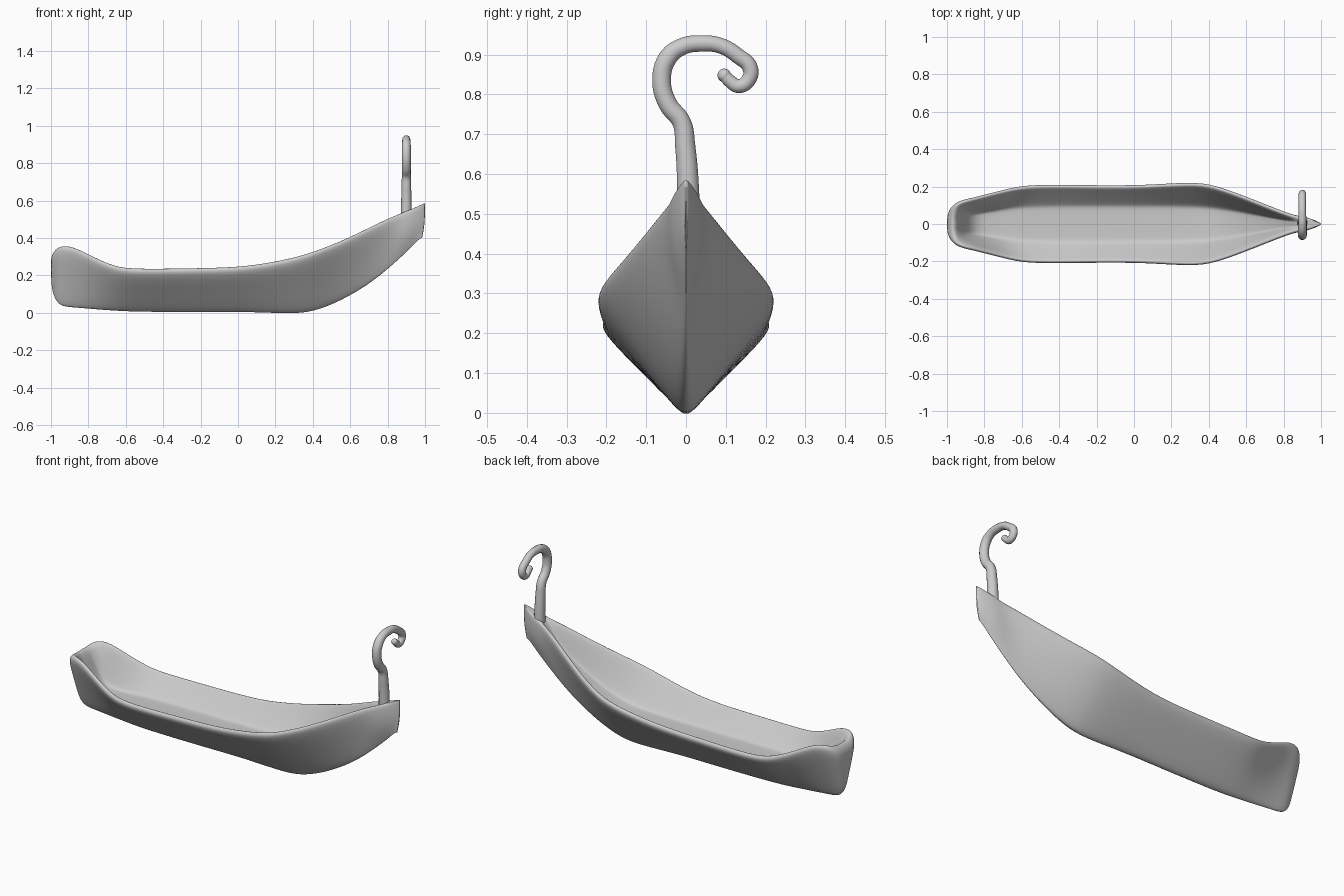
import bpy, bmesh

if "Cube" in bpy.data.objects:
    bpy.data.objects.remove(bpy.data.objects["Cube"])

# Hull stations: x, keel z, rim z, half width, floor z, floor half width
STATIONS = [
    (-1.00, .170, .290, .035, None, 0), (-.990, .095, .322, .078, None, 0),
    (-.960, .042, .354, .114, None, 0), (-.920, .030, .362, .132, .27, .050),
    (-.865, .026, .350, .144, .15, .056), (-.77, .018, .300, .168, .135, .072),
    (-.66, .010, .250, .197, .132, .09), (-.55, .004, .236, .217, .132, .102),
    (-.20, .002, .242, .211, .132, .102), (.05, .005, .248, .211, .132, .102),
    (.31, -.009, .298, .230, .138, .102), (.42, .010, .335, .215, .152, .095),
    (.55, .062, .385, .170, .21, .073), (.70, .150, .457, .110, .315, .043),
    (.80, .232, .507, .070, .41, .022), (.87, .295, .532, .045, None, 0),
    (.92, .343, .550, .039, None, 0), (.985, .395, .580, .014, None, 0),
    (.999, .400, .585, .003, None, 0)]


def section(x, k, r, hw, f, fw):
    """Closed ring: V-shaped outside, rounded rim, sloping inside walls and a floor."""
    full = .9 if x > .86 else .53
    t = min(.034, hw * .45)
    side = max(r - .035, k + .6 * (r - k))
    half = [(hw * .09, k + .02 * (side - k)), (hw * full, k + .5 * (side - k)),
            (hw, side), (hw - t * .15, r - .008), (hw - t * .55, r)]
    if f is None:      # closed deck at the two ends
        half += [(hw - t, r), (hw * .3, r), (hw * .15, r)]
        f = r
    else:
        half += [(hw - t, r - .02), (fw, f + .006), (fw * .86, f)]
    pts = [(0, k)] + half + [(0, f)] + [(-y, z) for y, z in reversed(half)]
    # the lower end of the stem leans back a little
    lean = .015 if x > .98 else 0
    return [(x - lean * max(0, 1 - (z - k) / .06), y, z) for y, z in pts]


bm = bmesh.new()
rings = [[bm.verts.new(p) for p in section(*s)] for s in STATIONS]
n = len(rings[0])
for a, b in zip(rings, rings[1:]):
    for i in range(n):
        j = (i + 1) % n
        bm.faces.new((a[i], a[j], b[j], b[i]))
bm.faces.new(rings[0])
bm.faces.new(rings[-1])
crease = bm.edges.layers.float.new("crease_edge")
for e in bm.edges:
    if all(v in rings[-1] for v in e.verts):
        e[crease] = 1.0
bmesh.ops.recalc_face_normals(bm, faces=bm.faces[:])
mesh = bpy.data.meshes.new("hull")
bm.to_mesh(mesh)
bm.free()
hull = bpy.data.objects.new("hull", mesh)
bpy.context.collection.objects.link(hull)
for p in mesh.polygons:
    p.use_smooth = True
sub = hull.modifiers.new("smooth", "SUBSURF")
sub.levels = sub.render_levels = 2

# Curled prow ornament: y, z, radius
PATH = [(.006, .48, .030), (.005, .57, .028), (-.002, .67, .026), (-.011, .73, .024),
        (-.045, .775, .024), (-.061, .83, .024), (-.047, .89, .024), (-.01, .92, .022),
        (.04, .928, .021), (.088, .922, .020), (.13, .897, .020), (.161, .867, .020),
        (.157, .836, .019), (.132, .821, .018), (.112, .832, .017), (.096, .848, .016)]
curve = bpy.data.curves.new("prow_hook", "CURVE")
curve.dimensions = "3D"
curve.bevel_depth = 1.0
curve.bevel_resolution = 5
curve.use_fill_caps = True
spline = curve.splines.new("BEZIER")
spline.resolution_u = 6
spline.bezier_points.add(len(PATH) - 1)
for bp, (y, z, rad) in zip(spline.bezier_points, PATH):
    bp.co = (.9, y, z)
    bp.radius = rad
    bp.handle_left_type = bp.handle_right_type = "AUTO"
hook = bpy.data.objects.new("prow_hook", curve)
bpy.context.collection.objects.link(hook)
bpy.context.view_layer.objects.active = hook
hook.select_set(True)
bpy.ops.object.convert(target="MESH")
bpy.ops.object.shade_smooth_by_angle()

# Rounded tip of the curl
bpy.ops.mesh.primitive_uv_sphere_add(segments=16, ring_count=10, radius=.017,
                                     location=(.9, PATH[-1][0], PATH[-1][1]))
tip = bpy.context.object
tip.name = "hook_tip"
bpy.ops.object.shade_smooth()
